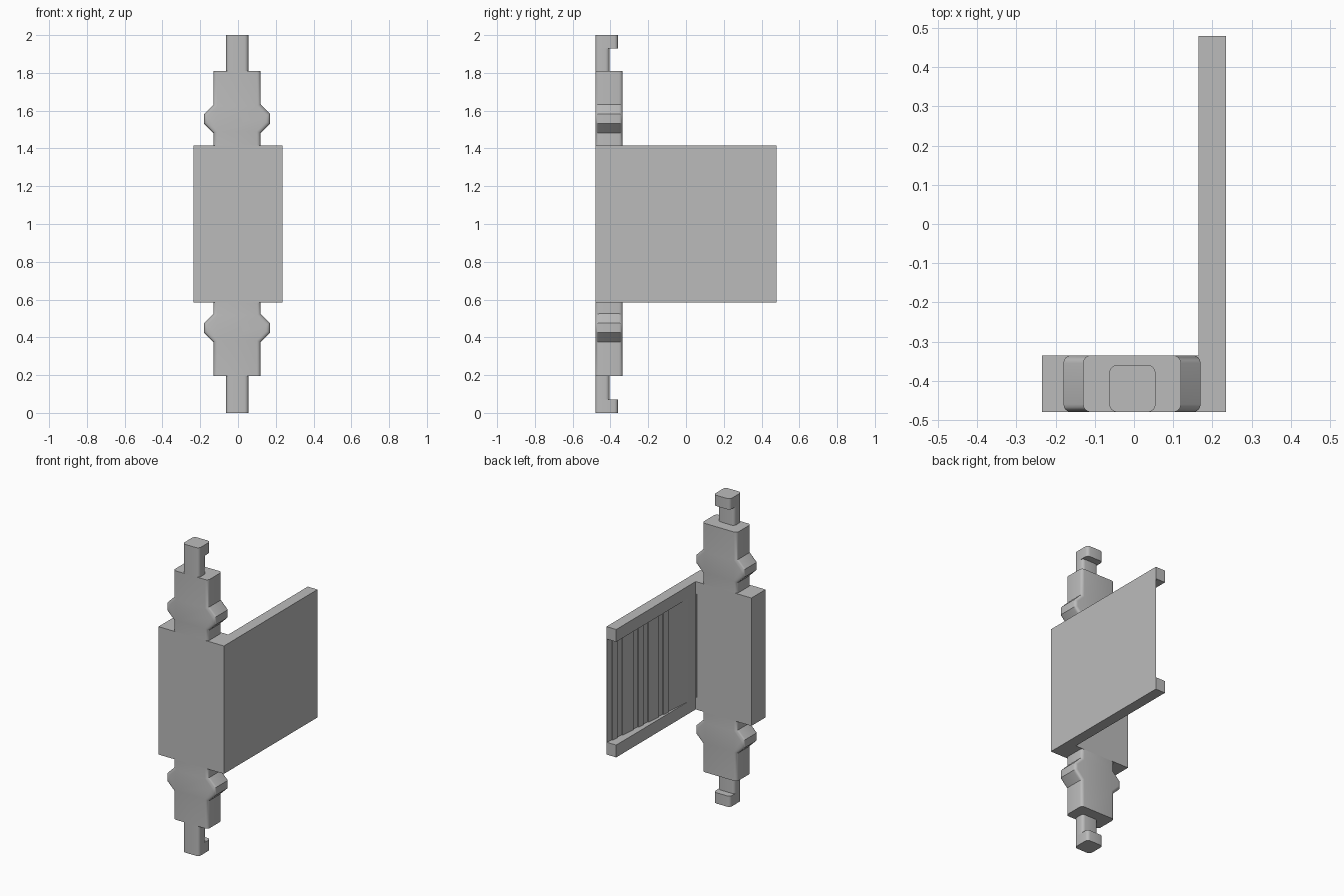
import bpy, bmesh, math
from mathutils import Vector

cube = bpy.data.objects.get("Cube")
if cube:
    bpy.data.objects.remove(cube, do_unlink=True)

grey = bpy.data.materials.new("plain grey")
grey.use_nodes = True
colour = (0.5, 0.5, 0.5, 1)
grey.diffuse_color = colour
grey.node_tree.nodes["Principled BSDF"].inputs["Base Color"].default_value = colour

FRONT, BACK = -0.48, -0.335
LOW, HIGH = 0.585, 1.415


def extrude(name, points, direction, round_edge=None, radius=0.02):
    """Extrude a flat outline and round the edges chosen by a rule."""
    bm = bmesh.new()
    face = bm.faces.new([bm.verts.new(p) for p in points])
    new = bmesh.ops.extrude_face_region(bm, geom=[face])["geom"]
    moved = [v for v in new if isinstance(v, bmesh.types.BMVert)]
    bmesh.ops.translate(bm, verts=moved, vec=Vector(direction))
    bmesh.ops.recalc_face_normals(bm, faces=bm.faces)
    if round_edge:
        edges = [e for e in bm.edges if round_edge(e.verts[1].co - e.verts[0].co)]
        bmesh.ops.bevel(bm, geom=edges, offset=radius, segments=4,
                        profile=0.5, affect='EDGES')
    mesh = bpy.data.meshes.new(name)
    bm.to_mesh(mesh)
    bm.free()
    mesh.materials.append(grey)
    obj = bpy.data.objects.new(name, mesh)
    bpy.context.collection.objects.link(obj)
    return obj


def smooth(obj):
    bpy.ops.object.select_all(action='DESELECT')
    obj.select_set(True)
    bpy.context.view_layer.objects.active = obj
    bpy.ops.object.shade_smooth_by_angle(angle=math.radians(35))


def upright(d):
    return abs(d.x) < 1e-4 and abs(d.y) < 1e-4


def side_edge(d):
    return abs(d.y) < 1e-4 and abs(d.z) > 1e-4


# Front plate and side panel as one angled block
left, inner, right, rear = -0.235, 0.165, 0.235, 0.48
outline = [(left, FRONT), (right, FRONT), (right, rear),
           (inner, rear), (inner, BACK), (left, BACK)]
block = extrude("plate_and_side_panel", [(x, y, LOW) for x, y in outline],
                (0, 0, HIGH - LOW))

# Tapered recess with upright ribs on the inner side of the panel
slope, start, rib_height, rail = 0.0912, -0.255, 0.006, 0.08


def wall(y):
    return inner + slope * (y - start)


ribs = [(-0.07, -0.025), (0.02, 0.11), (0.155, 0.2), (0.245, 0.345), (0.39, 0.435)]
recess = [(wall(start - 0.1), start - 0.1)]
for a, b in ribs:
    recess += [(wall(a), a), (wall(a) - rib_height, a),
               (wall(b) - rib_height, b), (wall(b), b)]
recess += [(wall(0.5), 0.5), (wall(start - 0.1), 0.5)]
cutter = extrude("recess_cutter", [(x, y, LOW + rail) for x, y in recess],
                 (0, 0, HIGH - LOW - 2 * rail))
cutter.hide_render = True
cut = block.modifiers.new("recess", 'BOOLEAN')
cut.operation = 'DIFFERENCE'
cut.solver = 'EXACT'
cut.object = cutter
bpy.context.view_layer.objects.active = block
bpy.ops.object.modifier_apply(modifier=cut.name)
bpy.data.objects.remove(cutter, do_unlink=True)


# Necks above and below the plate, each with a pair of angular bumps
def neck(name, z0, z1, bump):
    xl, xr, out = -0.13, 0.12, 0.05
    steps = [(0, 0), (out, 0.05), (out, 0.1), (0, 0.15)]
    pts = [(xl, z0), (xr, z0)] + [(xr + o, bump + h) for o, h in steps]
    pts += [(xr, z1), (xl, z1)] + [(xl - o, bump + h) for o, h in reversed(steps)]
    smooth(extrude(name, [(x, FRONT, z) for x, z in pts],
                   (0, BACK - FRONT, 0), side_edge))


neck("upper_neck", HIGH, 1.81, 1.482)
neck("lower_neck", 0.195, LOW, 0.375)


# Hooked tabs at both ends
def post(name, y1, z0, z1):
    xl, xr = -0.063, 0.055
    pts = [(xl, FRONT, z0), (xr, FRONT, z0), (xr, y1, z0), (xl, y1, z0)]
    smooth(extrude(name, pts, (0, 0, z1 - z0), upright))


for label, near, bend, tip in (("upper", 1.81, 1.93, 2), ("lower", 0.195, 0.07, 0)):
    post(label + "_tab_stem", -0.405, min(near, bend), max(near, bend))
    post(label + "_tab_hook", -0.36, min(bend, tip), max(bend, tip))
